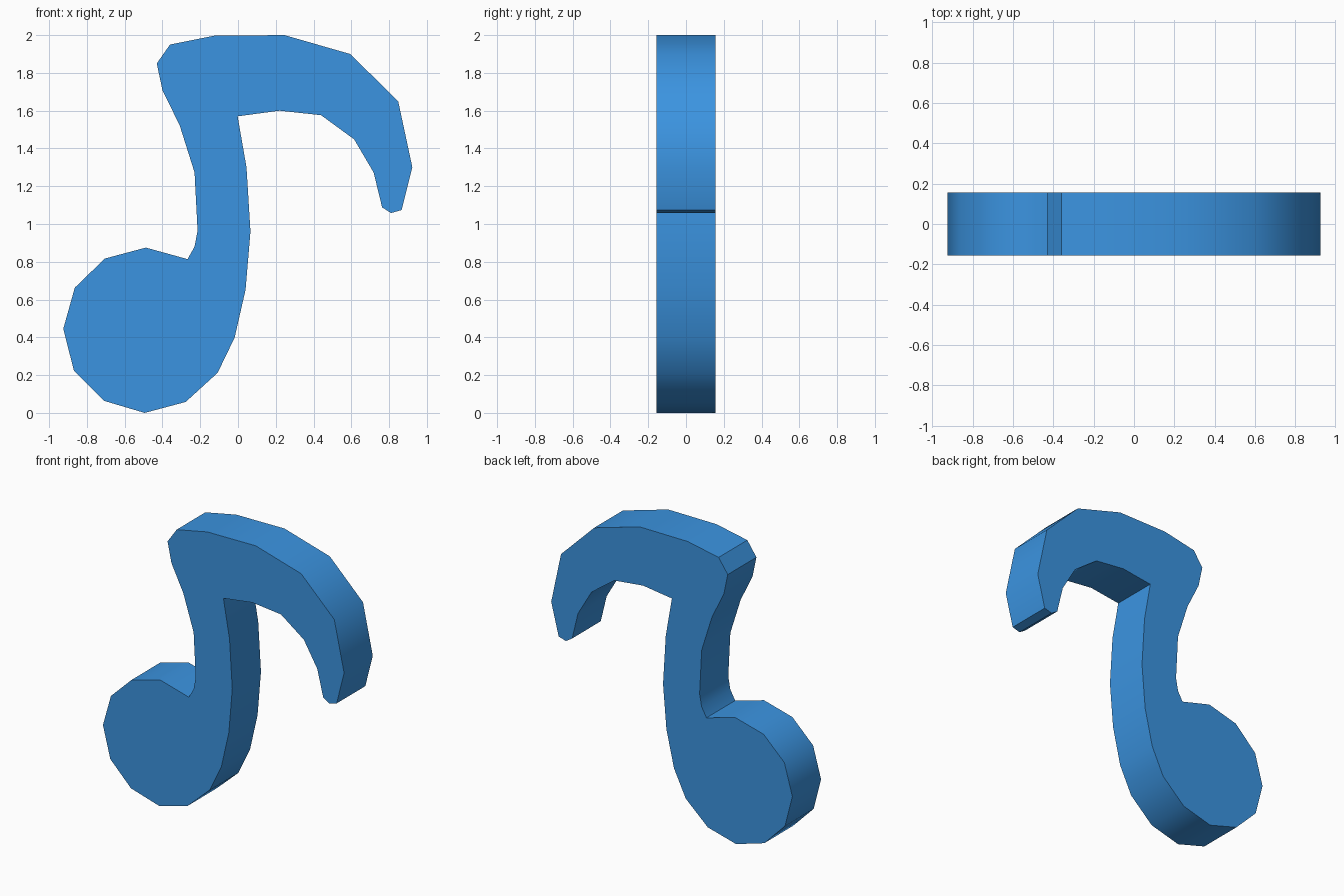
import bpy, bmesh, math

if "Cube" in bpy.data.objects:
    bpy.data.objects.remove(bpy.data.objects["Cube"])

HALF = 0.157  # half thickness

# Outline in the front plane (x, z), clockwise from the upper left corner
flag = [(-0.43, 1.85), (-0.36, 1.95), (-0.124, 1.997), (0.246, 2.0), (0.594, 1.90),
        (0.848, 1.65), (0.923, 1.30), (0.866, 1.074), (0.81, 1.058), (0.763, 1.088),
        (0.718, 1.273), (0.615, 1.448), (0.44, 1.576), (0.22, 1.60)]
stem_right = [(-0.002, 1.57), (0.045, 1.30), (0.066, 0.96), (0.04, 0.652), (-0.018, 0.398)]
head = [(-0.108, 0.212), (-0.277, 0.058), (-0.494, 0.0), (-0.71, 0.064), (-0.869, 0.225),
        (-0.925, 0.445), (-0.864, 0.663), (-0.705, 0.817), (-0.488, 0.875)]
stem_left = [(-0.267, 0.814), (-0.23, 0.88), (-0.214, 0.965), (-0.23, 1.273),
             (-0.309, 1.523), (-0.40, 1.708)]
outline = flag + stem_right + head + stem_left

# Extrude the outline into a thick plate
bm = bmesh.new()
front = bm.faces.new([bm.verts.new((x, -HALF, z)) for x, z in outline])
moved = bmesh.ops.extrude_face_region(bm, geom=[front], use_keep_orig=True)["geom"]
bmesh.ops.translate(bm, vec=(0, 2 * HALF, 0),
                    verts=[v for v in moved if isinstance(v, bmesh.types.BMVert)])
bmesh.ops.recalc_face_normals(bm, faces=bm.faces)
mesh = bpy.data.meshes.new("music_note")
bm.to_mesh(mesh)
bm.free()
note = bpy.data.objects.new("music_note", mesh)
bpy.context.collection.objects.link(note)

# Blue colour
blue = bpy.data.materials.new("blue")
blue.diffuse_color = (0.044, 0.296, 0.75, 1)
blue.use_nodes = True
blue.node_tree.nodes["Principled BSDF"].inputs["Base Color"].default_value = blue.diffuse_color
mesh.materials.append(blue)

# Smooth rim with sharp corners
bpy.context.view_layer.objects.active = note
note.select_set(True)
bpy.ops.object.shade_smooth_by_angle(angle=math.radians(40))
